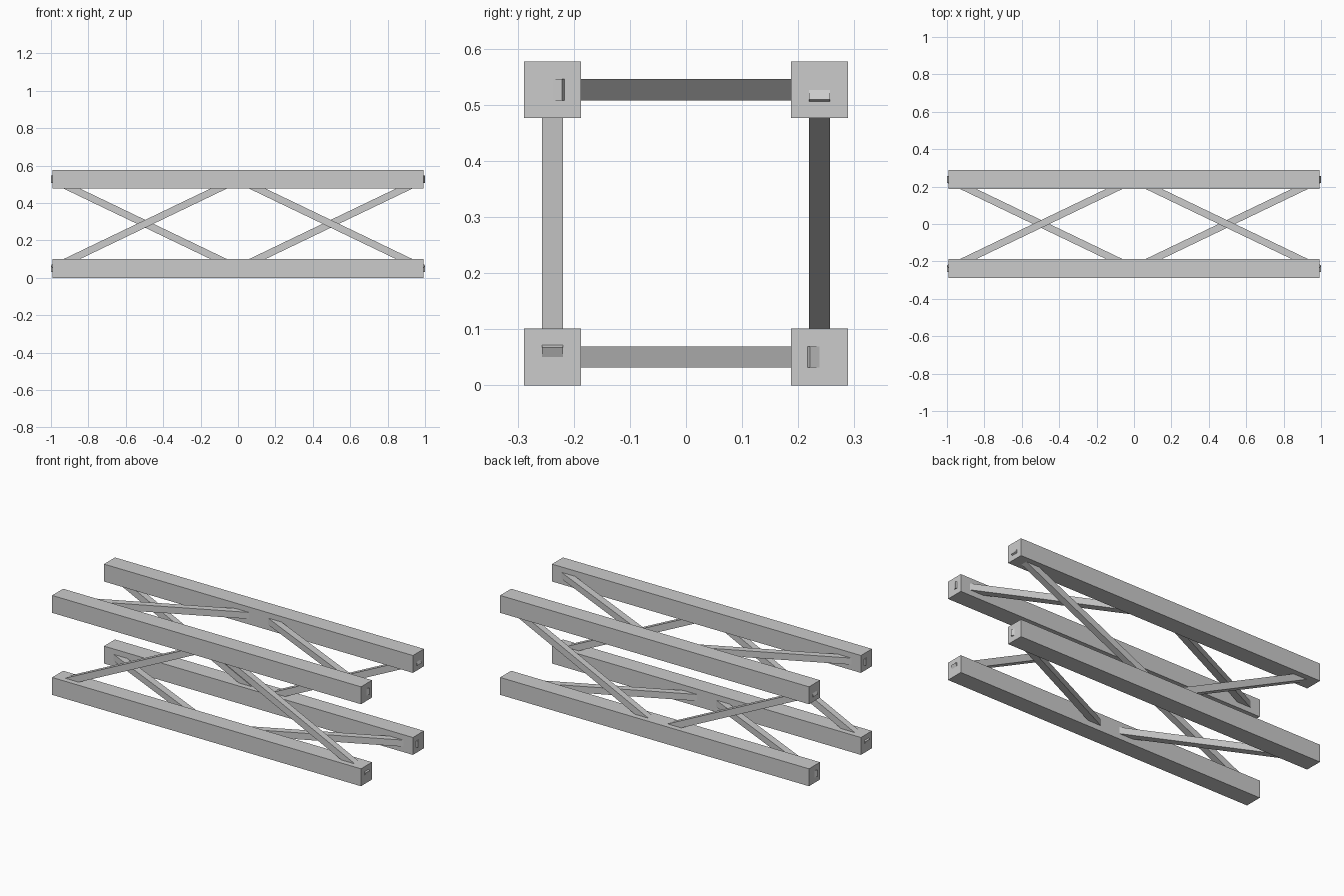
import bpy
from mathutils import Vector, Matrix

if "Cube" in bpy.data.objects:
    bpy.data.objects.remove(bpy.data.objects["Cube"])

HALF = 0.992      # half length of the chords
OFF = 0.238       # chord centre offset from the truss axis
MID = 0.2885      # height of the truss axis
CHORD = 0.101     # chord thickness
BRACE = 0.038     # brace thickness


def bar(name, a, b, size):
    """Square bar running from point a to point b, lying in an axis-aligned face."""
    a, b = Vector(a), Vector(b)
    d = b - a
    x = d.normalized()
    flat = Vector((0, 0, 1)) if abs(d.z) < 1e-6 else Vector((0, 1, 0))
    y = flat.cross(x)
    rot = Matrix((x, y, flat)).transposed().to_4x4()
    bpy.ops.mesh.primitive_cube_add(size=1)
    ob = bpy.context.object
    ob.name = name
    ob.matrix_world = (Matrix.Translation((a + b) / 2) @ rot
                       @ Matrix.Diagonal((d.length, size, size, 1)))
    return ob


lo, hi = MID - OFF, MID + OFF
corners = {
    "front_bottom": (-OFF, lo), "front_top": (-OFF, hi),
    "back_top": (OFF, hi), "back_bottom": (OFF, lo),
}

# Four long chords
for name, (y, z) in corners.items():
    bar(name + "_chord", (-HALF, y, z), (HALF, y, z), CHORD)

# Zigzag braces: each face runs from one chord at the ends to the other at the middle
faces = {
    "front": ("front_bottom", "front_top"),
    "top": ("front_top", "back_top"),
    "back": ("back_top", "back_bottom"),
    "bottom": ("back_bottom", "front_bottom"),
}
for face, (outer, inner) in faces.items():
    for side, s in (("left", -1), ("right", 1)):
        bar(f"{face}_{side}_brace", (s * HALF, *corners[outer]),
            (0, *corners[inner]), BRACE)
